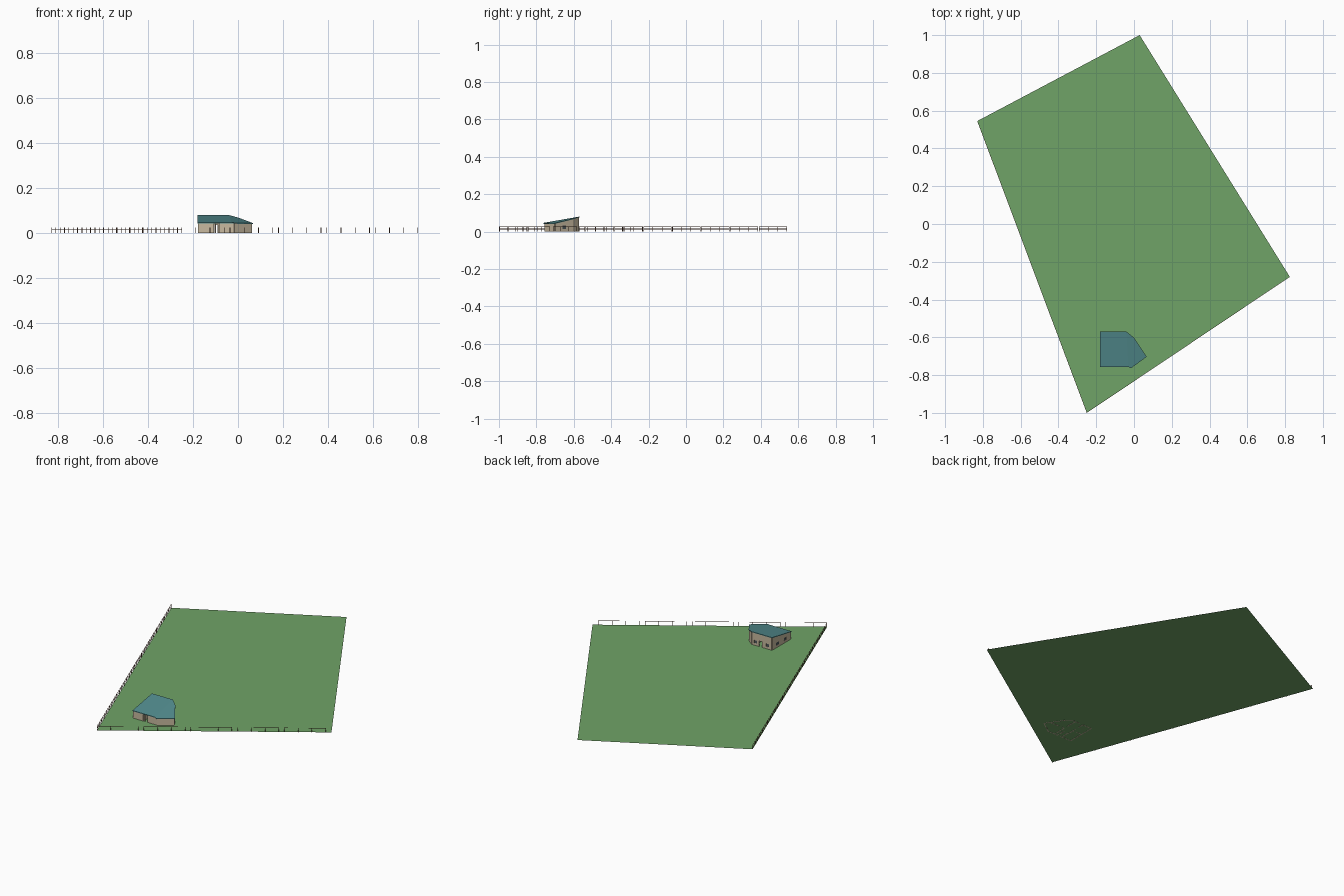
import bpy, bmesh, math
from mathutils import Vector

if "Cube" in bpy.data.objects:
    bpy.data.objects.remove(bpy.data.objects["Cube"])


def material(name, rgb):
    m = bpy.data.materials.new(name)
    m.diffuse_color = (*rgb, 1)
    m.use_nodes = True
    m.node_tree.nodes["Principled BSDF"].inputs["Base Color"].default_value = m.diffuse_color
    return m


GRASS = material("grass green", (0.16, 0.37, 0.135))
TEAL = material("roof teal", (0.085, 0.26, 0.27))
TAN = material("wall tan", (0.58, 0.49, 0.35))
GLASS = material("window dark", (0.07, 0.09, 0.10))
WOOD = material("fence brown", (0.16, 0.08, 0.05))


def finish(name, bm, mat):
    bmesh.ops.recalc_face_normals(bm, faces=bm.faces)
    me = bpy.data.meshes.new(name)
    bm.to_mesh(me)
    bm.free()
    me.materials.append(mat)
    ob = bpy.data.objects.new(name, me)
    bpy.context.collection.objects.link(ob)
    return ob


def roof_z(x, y):
    # two planes meeting in a fold
    main = 0.08 + 0.174 * (y + 0.57)
    hip = 0.08 - 0.1366 * (x + 0.04) + 0.1593 * (y + 0.57)
    return min(main, hip)


def slab(bm, p, q, t0, t1, z0, z1, thick):
    """Upright slab on the line p-q; z1=None runs up to the roof."""
    p, q = Vector(p), Vector(q)
    d = (q - p).normalized()
    n = Vector((-d.y, d.x)) * thick / 2
    base, top = [], []
    for t, s in ((t0, -1), (t1, -1), (t1, 1), (t0, 1)):
        c = p.lerp(q, t) + n * s
        h = roof_z(c.x, c.y) - 0.003 if z1 is None else z1
        base.append(bm.verts.new((c.x, c.y, z0)))
        top.append(bm.verts.new((c.x, c.y, h)))
    bm.faces.new(base)
    bm.faces.new(top)
    for i in range(4):
        j = (i + 1) % 4
        bm.faces.new((base[i], base[j], top[j], top[i]))


def wall(bm, glass, p, q, openings=()):
    """Wall with openings given as (start, end, sill, head)."""
    t = 0
    for a, b, sill, head in openings:
        slab(bm, p, q, t, a, 0, None, 0.005)
        slab(bm, p, q, a, b, head, None, 0.005)
        if sill > 0:
            slab(bm, p, q, a, b, 0, sill, 0.005)
            slab(glass, p, q, a, b, sill, head, 0.002)
        t = b
    slab(bm, p, q, t, 1, 0, None, 0.005)


# lawn
corners = [(0.03, 1.0), (-0.83, 0.545), (-0.25, -1.0), (0.825, -0.28)]
bm = bmesh.new()
bm.faces.new([bm.verts.new((x, y, 0.0008)) for x, y in corners])
lawn = finish("lawn", bm, GRASS)
if lawn.data.polygons[0].normal.z < 0:
    lawn.data.flip_normals()

# folded roof sheet with edges
outline = [(-0.18, -0.57), (-0.18, -0.757), (-0.03, -0.757), (-0.015, -0.763),
           (0.067, -0.703), (0.0, -0.602), (-0.04, -0.57)]
bm = bmesh.new()
top = [bm.verts.new((x, y, roof_z(x, y))) for x, y in outline]
low = [bm.verts.new((x, y, roof_z(x, y) - 0.004)) for x, y in outline]
for ring in (top, low):
    bm.faces.new([ring[i] for i in (0, 1, 2, 6)])
    bm.faces.new([ring[i] for i in (2, 3, 4, 5, 6)])
for i in range(7):
    j = (i + 1) % 7
    bm.faces.new((top[i], top[j], low[j], low[i]))
finish("roof", bm, TEAL)

# outer walls, with a recessed entrance at the front
bm, glass = bmesh.new(), bmesh.new()
wall(bm, glass, (-0.176, -0.575), (-0.176, -0.752),
     [(0.2, 0.36, 0.015, 0.032), (0.62, 0.76, 0.015, 0.032)])
wall(bm, glass, (-0.176, -0.752), (-0.11, -0.752))
wall(bm, glass, (-0.11, -0.752), (-0.11, -0.70))
wall(bm, glass, (-0.11, -0.70), (-0.08, -0.70), [(0.2, 0.8, 0, 0.035)])
wall(bm, glass, (-0.08, -0.70), (-0.08, -0.752))
wall(bm, glass, (-0.08, -0.752), (-0.018, -0.752))
wall(bm, glass, (-0.018, -0.755), (0.061, -0.70))
wall(bm, glass, (0.061, -0.70), (-0.003, -0.605), [(0.4, 0.6, 0.015, 0.032)])
wall(bm, glass, (-0.003, -0.605), (-0.042, -0.575))
wall(bm, glass, (-0.042, -0.575), (-0.176, -0.575),
     [(0.12, 0.25, 0.015, 0.032), (0.36, 0.52, 0, 0.035),
      (0.72, 0.86, 0.015, 0.032)])
finish("outer_walls", bm, TAN)
finish("windows", glass, GLASS)

# room partitions
bm, none = bmesh.new(), bmesh.new()
wall(bm, none, (-0.176, -0.66), (-0.115, -0.66), [(0.6, 0.9, 0, 0.035)])
wall(bm, none, (-0.115, -0.575), (-0.115, -0.70), [(0.3, 0.5, 0, 0.035)])
wall(bm, none, (-0.06, -0.575), (-0.06, -0.75), [(0.4, 0.55, 0, 0.035)])
wall(bm, none, (-0.06, -0.67), (0.035, -0.67), [(0.2, 0.4, 0, 0.035)])
none.free()
finish("partitions", bm, TAN)

# porch post
bm = bmesh.new()
slab(bm, (-0.102, -0.75), (-0.098, -0.75), 0, 1, 0, None, 0.004)
finish("porch_post", bm, TAN)


def fence(name, p, q, panels, bays, rails, gap):
    """Run of panels, each with posts and horizontal rails."""
    bm = bmesh.new()
    length = (Vector(q) - Vector(p)).length
    w = 0.0012 / length
    for k in range(panels):
        a, b = k / panels, (k + 1 - gap) / panels
        for z in rails:
            slab(bm, p, q, a, b, z - 0.0012, z, 0.0015)
        for i in range(bays + 1):
            t = min(max(a + (b - a) * i / bays, w), 1 - w)
            slab(bm, p, q, t - w, t + w, 0, 0.026, 0.002)
    finish(name, bm, WOOD)


# boundary fences on two sides
fence("left_fence", (-0.25, -0.998), (-0.829, 0.545), 10, 3,
      (0.010, 0.018, 0.026), 0.04)
fence("front_fence", (-0.25, -0.998), (0.824, -0.28), 5, 3, (0.026,), 0.12)
